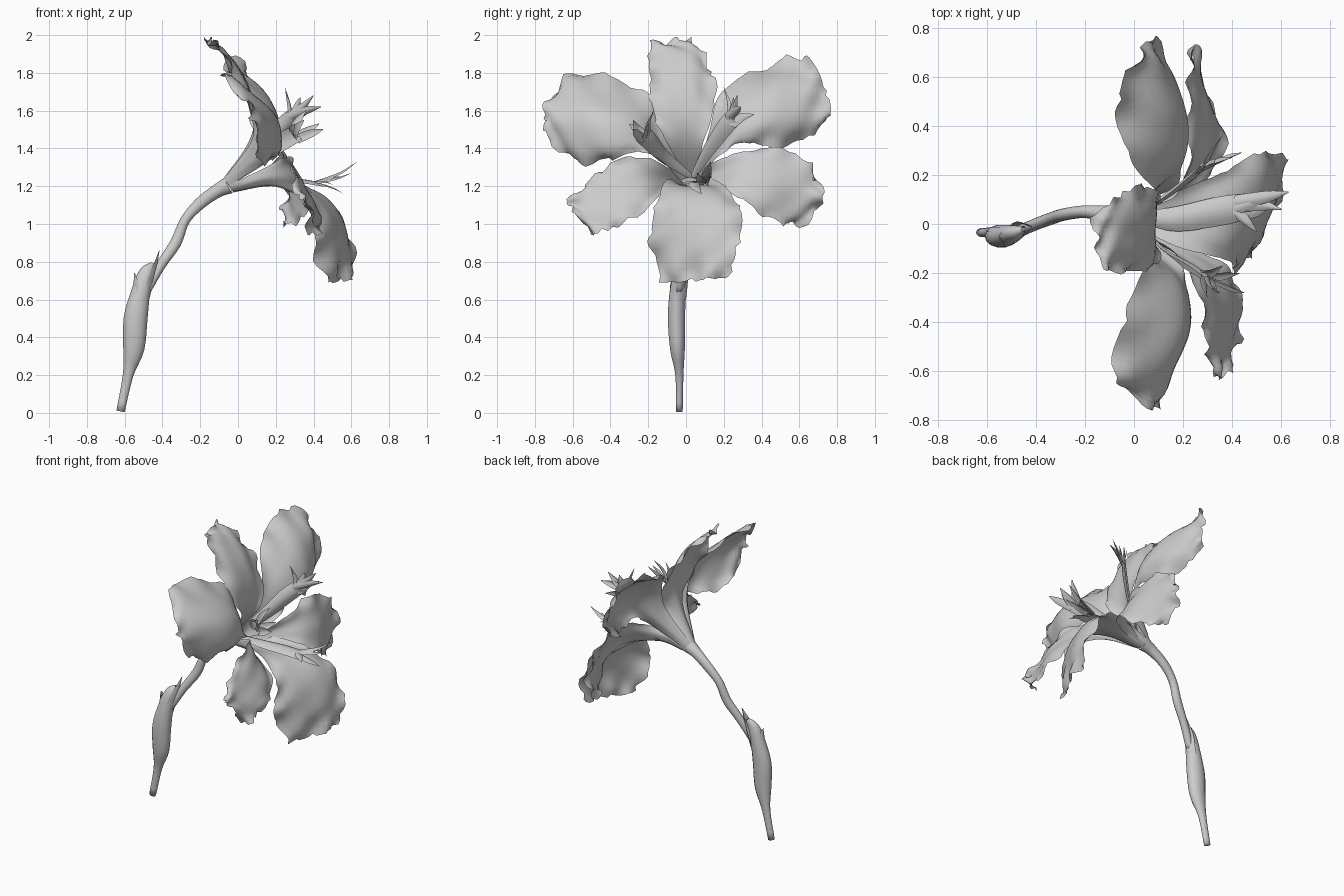
import bpy, bmesh, math, random
from mathutils import Vector as V

if "Cube" in bpy.data.objects:
    bpy.data.objects.remove(bpy.data.objects["Cube"])

random.seed(4)
grey = bpy.data.materials.new("soft grey")
grey.diffuse_color = (0.6, 0.6, 0.6, 1)
grey.use_nodes = True
grey.node_tree.nodes["Principled BSDF"].inputs["Base Color"].default_value = grey.diffuse_color

# Funnel frame: the throat centre and the directions around it
THROAT, UP, SIDE = V((-0.05, 0.035, 1.205)), V((-0.57, 0, 0.82)), V((0, 1, 0))


def ring_dir(deg):
    a = math.radians(deg)
    return UP * math.cos(a) + SIDE * math.sin(a)


def finish(name, bm):
    me = bpy.data.meshes.new(name)
    bm.to_mesh(me)
    bm.free()
    me.materials.append(grey)
    ob = bpy.data.objects.new(name, me)
    bpy.context.collection.objects.link(ob)
    for p in me.polygons:
        p.use_smooth = True
    return ob


def spline(pts, t):
    i = min(int(t), len(pts) - 2)
    f = t - i
    p1, p2 = pts[i], pts[i + 1]
    p0 = pts[i - 1] if i else p1 * 2 - p2
    p3 = pts[i + 2] if i + 2 < len(pts) else p2 * 2 - p1
    return 0.5 * (2 * p1 + (p2 - p0) * f + (2 * p0 - 5 * p1 + 4 * p2 - p3) * f * f
                  + (3 * p1 - p0 - 3 * p2 + p3) * f ** 3)


def sheet(bm, rows, nu=30, nv=14, ruffle=0.0):
    """Curved sheet through rows of (edge, middle, edge) with a ruffled rim."""
    cols = [[V(r[k]) for r in rows] for k in range(3)]
    last = len(rows) - 1
    phase = random.uniform(0, 6)
    grid = []
    for i in range(nu + 1):
        u = last * i / nu
        a, m, b = (spline(c, u) for c in cols)
        line = []
        for j in range(nv + 1):
            v = 2 * j / nv - 1
            line.append(a * (v * (v - 1) / 2) + m * (1 - v * v) + b * (v * (v + 1) / 2))
        grid.append(line)
    verts = []
    for i in range(nu + 1):
        line = []
        for j in range(nv + 1):
            p = grid[i][j].copy()
            if ruffle:
                v, s = 2 * j / nv - 1, i / nu
                du = grid[min(i + 1, nu)][j] - grid[max(i - 1, 0)][j]
                dv = grid[i][min(j + 1, nv)] - grid[i][max(j - 1, 0)]
                n = du.cross(dv).normalized()
                rim = max(abs(v) ** 4, s ** 9) * min(1, max(0, s - 0.2) * 2.5)
                wave = math.sin(s * 27 + v * 5 + phase) + 0.6 * math.sin(s * 11 - v * 8)
                p += n * ruffle * rim * wave
                p += n * 0.15 * ruffle * math.sin(v * 7 + phase) * min(1, s * 2)
                if j in (0, nv) or i == nu:
                    out = grid[i][j] - grid[max(i - 2, 0)][nv // 2]
                    p += out.normalized() * random.uniform(-0.8, 0.5) * ruffle * rim
            line.append(bm.verts.new(p))
        verts.append(line)
    for i in range(nu):
        for j in range(nv):
            bm.faces.new((verts[i][j], verts[i + 1][j], verts[i + 1][j + 1], verts[i][j + 1]))


def strip(bm, path, side, fold, nu=8, nv=4):
    """Narrow folded blade along (x, y, z, half width) points."""
    rows = []
    for x, y, z, w in path:
        p = V((x, y, z))
        rows.append((p - side * w + fold * w, p, p + side * w + fold * w))
    sheet(bm, rows, nu, nv)


def petal(name, angle, turn, rows):
    base = [tuple(THROAT + 0.046 * ring_dir(angle + d * turn) for d in (-34, 0, 34))]
    bm = bmesh.new()
    sheet(bm, base + rows, ruffle=0.02)
    finish(name, bm)


def tube(name, path, sides=14, steps=4):
    """Elliptical tube along (x, y, z, in-plane radius, y radius) points."""
    pts, rad = [V(p[:3]) for p in path], [V((p[3], p[4], 0)) for p in path]
    n = (len(path) - 1) * steps
    bm = bmesh.new()
    rings = []
    for i in range(n + 1):
        t = i / steps
        p, r = spline(pts, t), spline(rad, t)
        tan = spline(pts, min(t + .1, len(path) - 1)) - spline(pts, max(t - .1, 0))
        ax = SIDE.cross(tan).normalized()
        ay = tan.cross(ax).normalized()
        rings.append([bm.verts.new(p + ax * r.x * math.cos(k * math.tau / sides)
                                   + ay * r.y * math.sin(k * math.tau / sides))
                      for k in range(sides)])
    for a, b in zip(rings, rings[1:]):
        for k in range(sides):
            bm.faces.new((a[k], a[k - 1], b[k - 1], b[k]))
    bm.faces.new(rings[0])
    finish(name, bm)


# Stem: lower stalk with swollen sheath, then the neck curving into the throat
tube("sheath", [(-.622, -.035, .008, .022, .018), (-.582, -.035, .2, .028, .022),
                (-.552, -.045, .34, .056, .04), (-.542, -.05, .5, .063, .047),
                (-.515, -.045, .64, .05, .042), (-.485, -.035, .74, .04, .03),
                (-.45, -.02, .79, .012, .012)])
tube("neck", [(-.49, -.04, .64, .025, .025), (-.41, -.005, .78, .026, .024),
              (-.33, .025, .9, .03, .025), (-.28, .04, 1.02, .026, .025),
              (-.2, .05, 1.11, .032, .026), (-.11, .042, 1.175, .036, .034),
              (-.05, .035, 1.205, .046, .046)])

# Pointed sheath tips
bm = bmesh.new()
strip(bm, [(-.47, -.04, .6, .04), (-.44, -.03, .72, .04), (-.415, -.01, .86, .003)],
      SIDE, V((-.8, 0, 0)))
strip(bm, [(-.575, -.045, .58, .035), (-.555, -.05, .67, .035), (-.55, -.05, .74, .006)],
      SIDE, V((.8, 0, 0)))
finish("sheath_tips", bm)

# Upright petals: top, lower right, lower left
petal("top_petal", 0, 1, [
    ((.1, -.1, 1.43), (.05, 0, 1.42), (.1, .09, 1.43)),
    ((.08, -.18, 1.58), (.09, -.01, 1.57), (.09, .14, 1.58)),
    ((.0, -.2, 1.75), (.05, -.02, 1.75), (.0, .15, 1.74)),
    ((-.08, -.2, 1.9), (-.06, -.03, 1.91), (-.07, .11, 1.88)),
    ((-.13, -.19, 1.97), (-.16, -.06, 1.97), (-.17, .02, 1.99))])
petal("lower_right_petal", 120, 1, [
    ((.15, .1, 1.3), (.12, .1, 1.24), (.16, .08, 1.2)),
    ((.22, .25, 1.37), (.27, .25, 1.26), (.33, .22, 1.17)),
    ((.22, .43, 1.41), (.31, .42, 1.24), (.36, .38, 1.06)),
    ((.22, .6, 1.36), (.28, .58, 1.18), (.28, .53, .99)),
    ((.23, .68, 1.24), (.25, .73, 1.13), (.23, .61, 1.0))])
petal("lower_left_petal", -120, -1, [
    ((.15, -.1, 1.3), (.14, -.1, 1.24), (.19, -.08, 1.2)),
    ((.25, -.24, 1.36), (.3, -.21, 1.24), (.37, -.17, 1.12)),
    ((.28, -.4, 1.32), (.37, -.36, 1.18), (.44, -.28, 1.03)),
    ((.3, -.52, 1.23), (.37, -.5, 1.1), (.43, -.44, .96)),
    ((.33, -.62, 1.13), (.37, -.62, 1.1), (.38, -.51, .94))])

# Broad domed petals: upper right, upper left, bottom
petal("upper_right_petal", 60, 1, [
    ((.08, .12, 1.48), (.1, .15, 1.38), (.17, .15, 1.34)),
    ((.04, .19, 1.7), (.19, .26, 1.53), (.19, .29, 1.43)),
    ((-.06, .36, 1.82), (.19, .43, 1.63), (.17, .43, 1.41)),
    ((-.07, .54, 1.87), (.14, .6, 1.66), (.11, .6, 1.42)),
    ((0, .66, 1.89), (.07, .75, 1.68), (.08, .75, 1.55))])
petal("upper_left_petal", -60, -1, [
    ((.08, -.12, 1.47), (.1, -.14, 1.38), (.17, -.14, 1.34)),
    ((.03, -.2, 1.68), (.19, -.25, 1.5), (.21, -.28, 1.38)),
    ((-.05, -.4, 1.76), (.21, -.43, 1.55), (.17, -.44, 1.32)),
    ((-.09, -.6, 1.81), (.14, -.62, 1.58), (.1, -.6, 1.34)),
    ((0, -.71, 1.68), (.08, -.76, 1.57), (.09, -.72, 1.45))])
petal("bottom_petal", 180, -1, [
    ((.17, -.09, 1.24), (.15, .02, 1.2), (.17, .13, 1.24)),
    ((.36, -.14, 1.16), (.36, .04, 1.19), (.38, .22, 1.18)),
    ((.41, -.18, 1.0), (.5, .05, 1.08), (.51, .29, 1.08)),
    ((.41, -.19, .86), (.56, .05, .89), (.59, .28, .9)),
    ((.47, -.13, .69), (.56, .05, .7), (.62, .23, .72))])

# Inner arms with feathered crests, one above each drooping petal
ARMS = [
    ("inner_arm_right", 60,
     [(0, .03, 1.25, .02), (.13, .1, 1.38, .04), (.24, .18, 1.5, .055), (.3, .24, 1.56, .05)],
     [(.44, .29, 1.62), (.4, .27, 1.68), (.33, .25, 1.67), (.25, .2, 1.72), (.36, .36, 1.58)]),
    ("inner_arm_left", -60,
     [(0, .03, 1.25, .02), (.13, -.1, 1.35, .04), (.25, -.17, 1.43, .055), (.32, -.22, 1.47, .05)],
     [(.45, -.28, 1.5), (.43, -.2, 1.53), (.35, -.28, 1.55), (.3, -.3, 1.53), (.36, -.17, 1.6)]),
    ("inner_arm_bottom", 180,
     [(0, .03, 1.24, .02), (.15, .02, 1.25, .05), (.32, .05, 1.24, .06), (.44, .07, 1.22, .055)],
     [(.63, .13, 1.33), (.6, .06, 1.27), (.55, .14, 1.25), (.5, -.03, 1.21), (.56, .08, 1.16)])]
for name, angle, path, tips in ARMS:
    bm = bmesh.new()
    across, fold = ring_dir(angle + 90), ring_dir(angle) * 0.5
    strip(bm, path, across, fold, 14, 6)
    end = V(path[-1][:3])
    for k, tip in enumerate(tips):
        a = end - (end - V(path[-2][:3])) * 0.3 + across * (k - 2) * 0.012
        b = a.lerp(V(tip), 0.55) + V([random.uniform(-.012, .012) for _ in range(3)])
        strip(bm, [(*a, .03), (*b, .024), (*tip, .002)], across, fold)
    finish(name, bm)
